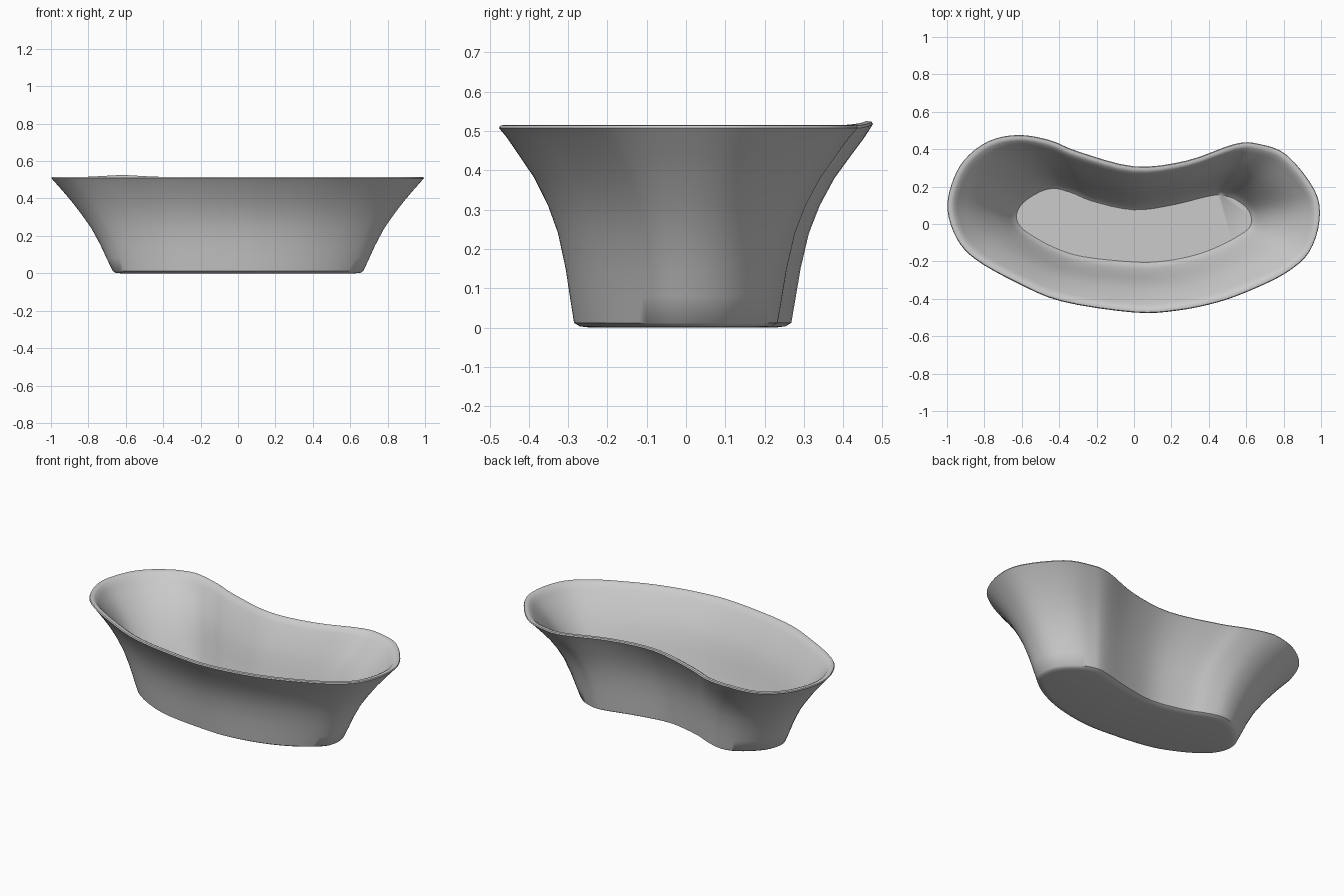
import bpy, bmesh
from mathutils import Vector

if "Cube" in bpy.data.objects:
    bpy.data.objects.remove(bpy.data.objects["Cube"])

# Kidney outlines of the rim and the base, matching point for point
TOP = [(.995, .02), (.97, .18), (.82, .37), (.67, .43), (.54, .43), (.28, .34), (0, .31),
       (-.30, .39), (-.45, .45), (-.62, .478), (-.78, .445), (-.91, .345), (-.98, .21),
       (-1, .07), (-.95, -.08), (-.85, -.19), (-.64, -.31), (-.39, -.415), (0, -.475),
       (.23, -.465), (.45, -.42), (.64, -.35), (.82, -.26), (.94, -.15)]
BASE = [(.67, .02), (.645, .11), (.565, .19), (.49, .225), (.41, .23), (.20, .18), (0, .155),
        (-.20, .195), (-.31, .24), (-.41, .268), (-.50, .25), (-.585, .19), (-.645, .12),
        (-.67, .04), (-.65, -.04), (-.59, -.11), (-.46, -.19), (-.29, -.25), (0, -.283),
        (.16, -.278), (.31, -.25), (.44, -.205), (.56, -.14), (.65, -.06)]
STEPS = 4


def smooth_loop(pts):
    p = [Vector(q) for q in pts]
    n, out = len(p), []
    for i in range(n):
        a, b, c, d = p[i - 1], p[i], p[(i + 1) % n], p[(i + 2) % n]
        for k in range(STEPS):
            t = k / STEPS
            out.append(.5 * (2 * b + (c - a) * t + (2 * a - 5 * b + 4 * c - d) * t * t
                             + (3 * b - a - 3 * c + d) * t ** 3))
    return out


def normals(loop):
    n, res = len(loop), []
    for i in range(n):
        d = (loop[(i + 3) % n] - loop[i - 3]).normalized()
        res.append(Vector((d.y, -d.x)))
    return res


top, base = smooth_loop(TOP), smooth_loop(BASE)
N = len(top)
# How much each point belongs to an end (1) rather than a long side (0)
weight = [n.x ** 2 for n in normals(top)]
for _ in range(4):
    weight = [(weight[i - 1] + weight[i] + weight[(i + 1) % N]) / 3 for i in range(N)]

# Profile: height, flare along the sides, flare at the ends, inward offset
outer = [(0, 0, 0, .04), (.003, 0, 0, .015), (.012, 0, 0, 0), (.08, .055, .10, 0),
         (.15, .11, .20, 0), (.24, .21, .35, 0), (.31, .34, .50, 0), (.38, .52, .66, 0),
         (.44, .73, .81, 0), (.485, .89, .93, 0), (.508, .99, .99, 0)]
lip = [(.514, 1, 1, .006), (.516, .99, .99, .018), (.508, .97, .97, .028)]
inner = [(z, s, e, .032) for z, s, e, o in reversed(outer[5:-1])]
floor = [(.16, .12, .21, .04), (.09, .06, .11, .055), (.05, .02, .04, .068), (.035, 0, 0, .08)]

bm = bmesh.new()
rings = []
for z, fs, fe, off in outer + lip + inner + floor:
    flat = [base[i].lerp(top[i], fs + (fe - fs) * weight[i]) for i in range(N)]
    ring = []
    for i, n in enumerate(normals(flat)):
        o = off if off < .04 else .04 + (off - .04) * (1 - weight[i])
        p = flat[i] - n * o
        # slight lift of the rim at the back left
        lift = max(0, 1 - abs(p.x + .62) / .18) * .01 if z > .5 and p.y > .3 else 0
        ring.append(bm.verts.new((p.x, p.y, z + lift)))
    rings.append(ring)
for a, b in zip(rings, rings[1:]):
    for i in range(N):
        j = (i + 1) % N
        bm.faces.new((a[i], a[j], b[j], b[i]))
bm.faces.new(list(reversed(rings[0])))
bm.faces.new(rings[-1])
bmesh.ops.recalc_face_normals(bm, faces=bm.faces)

me = bpy.data.meshes.new("bathtub")
bm.to_mesh(me)
bm.free()
tub = bpy.data.objects.new("bathtub", me)
bpy.context.collection.objects.link(tub)
bpy.context.view_layer.objects.active = tub
tub.select_set(True)
bpy.ops.object.shade_smooth_by_angle(angle=0.75)
